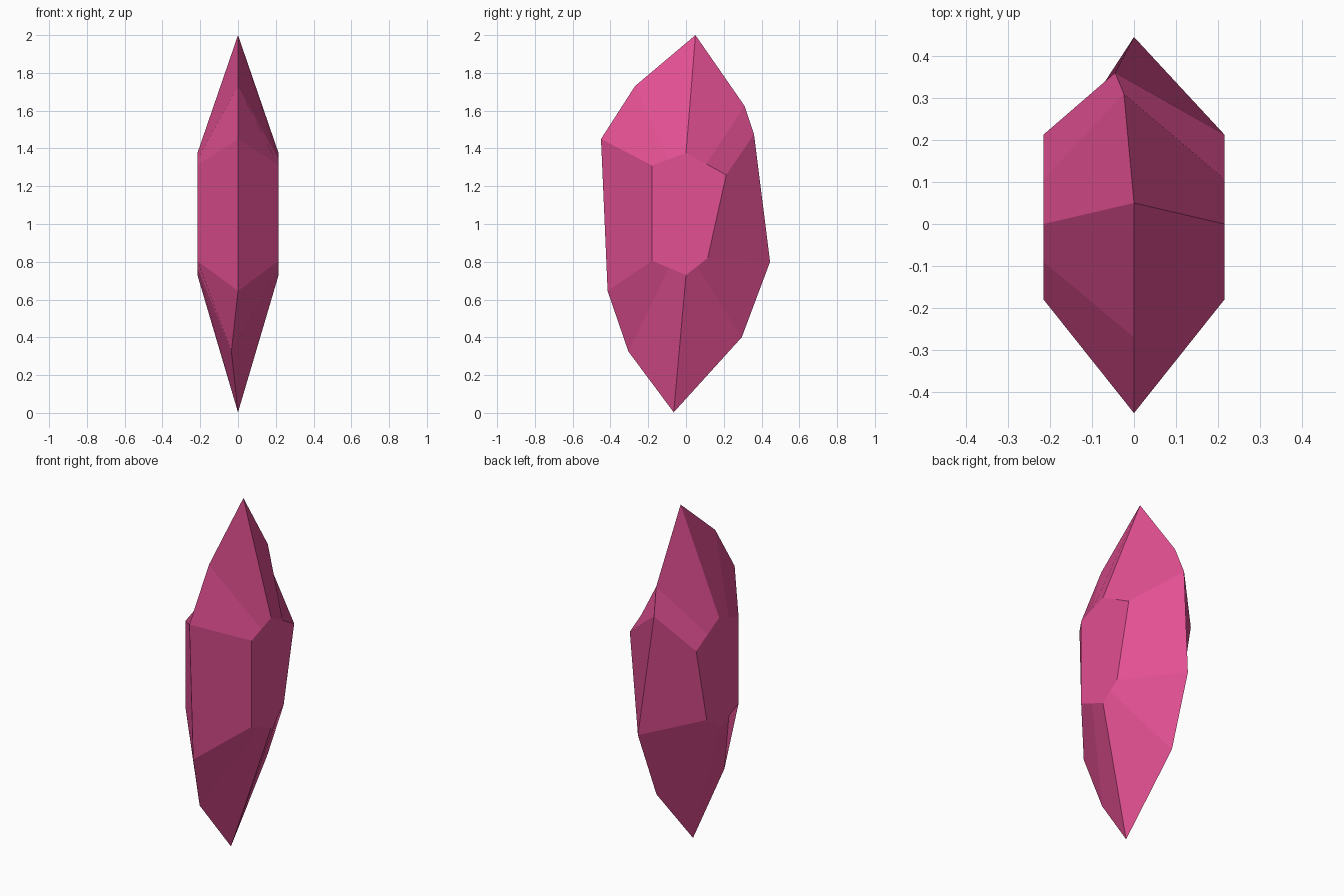
import bpy
import bmesh

if "Cube" in bpy.data.objects:
    bpy.data.objects.remove(bpy.data.objects["Cube"])

# Outer rim of the crystal (x, y, z), from the tip round by the front
RIM = [(0, 0.05, 2.0), (0, -0.27, 1.73), (0, -0.45, 1.45), (0, -0.415, 0.645),
       (-0.035, -0.305, 0.325), (0, -0.065, 0.003), (-0.015, 0.295, 0.4),
       (0, 0.445, 0.8), (-0.045, 0.36, 1.475), (-0.024, 0.31, 1.625)]
# Flat side facet (y, z), one point per rim point
FACET = [(0, 1.375), (-0.09, 1.343), (-0.18, 1.31), (-0.18, 0.805),
         (-0.09, 0.768), (0, 0.73), (0.058, 0.775), (0.115, 0.82),
         (0.213, 1.26), (0.107, 1.318)]
HALF_WIDTH = 0.215

pink = bpy.data.materials.new("crystal pink")
pink.diffuse_color = (0.76, 0.08, 0.29, 1)
pink.use_nodes = True
pink.node_tree.nodes["Principled BSDF"].inputs["Base Color"].default_value = pink.diffuse_color

bm = bmesh.new()
rim = [bm.verts.new(p) for p in RIM]
n = len(rim)

# Each side: one flat facet and a belt of sloping faces out to the rim
for side in (1, -1):
    inner = [bm.verts.new((side * HALF_WIDTH, y, z)) for y, z in FACET]
    bm.faces.new(inner)
    for i in range(n):
        j = (i + 1) % n
        if side > 0:
            bm.faces.new((inner[j], inner[i], rim[i], rim[j]))
        else:
            bm.faces.new((inner[i], inner[j], rim[j], rim[i]))
bmesh.ops.recalc_face_normals(bm, faces=bm.faces)

mesh = bpy.data.meshes.new("crystal")
bm.to_mesh(mesh)
bm.free()
mesh.materials.append(pink)
crystal = bpy.data.objects.new("crystal", mesh)
bpy.context.collection.objects.link(crystal)
